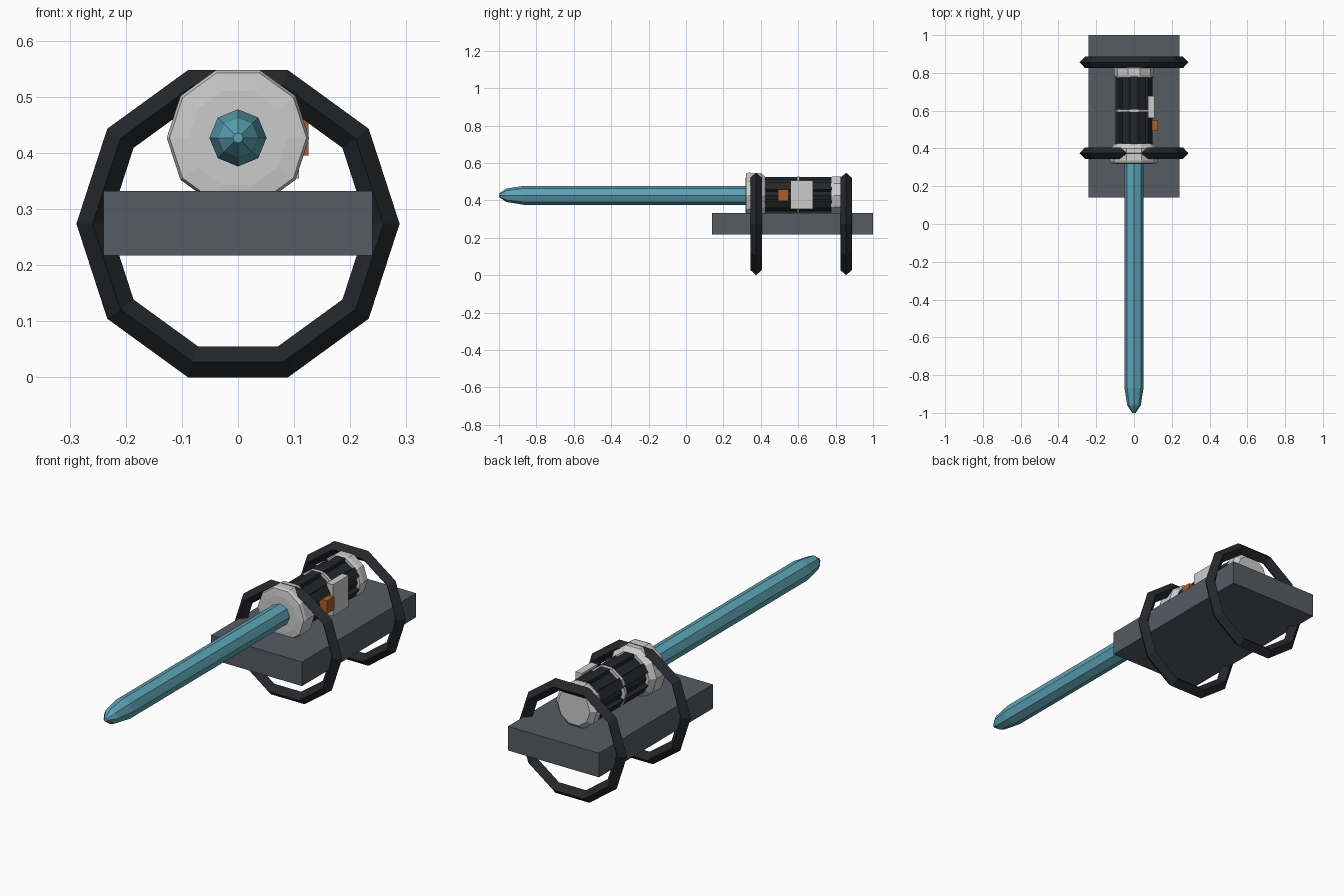
import bpy, bmesh
from math import sin, cos, pi, radians

if "Cube" in bpy.data.objects:
    bpy.data.objects.remove(bpy.data.objects["Cube"])

AXIS_Z = 0.427   # height of the hilt and blade axis
RING_Z = 0.274   # height of the stand ring centres


def material(name, rgb):
    m = bpy.data.materials.new(name)
    m.diffuse_color = (*rgb, 1)
    m.use_nodes = True
    m.node_tree.nodes["Principled BSDF"].inputs["Base Color"].default_value = m.diffuse_color
    return m


STONE = material("slate", (0.09, 0.107, 0.127))
BLACK = material("black", (0.018, 0.020, 0.024))
BLUE = material("blue", (0.11, 0.37, 0.47))
ORANGE = material("orange", (0.42, 0.11, 0.025))


def finish(name, bm, mat):
    bmesh.ops.recalc_face_normals(bm, faces=bm.faces)
    me = bpy.data.meshes.new(name)
    bm.to_mesh(me)
    bm.free()
    if mat:
        me.materials.append(mat)
    ob = bpy.data.objects.new(name, me)
    bpy.context.collection.objects.link(ob)
    return ob


def sweep(name, profile, sides, mat=None, z=AXIS_Z, closed=False):
    """Turn a (y, radius) profile around a y-parallel axis."""
    bm = bmesh.new()
    rings = [[bm.verts.new((r * cos(2 * pi * i / sides), y, z + r * sin(2 * pi * i / sides)))
              for i in range(sides)] for y, r in profile]
    pairs = list(zip(rings, rings[1:] + rings[:1] if closed else rings[1:]))
    for a, b in pairs:
        for i in range(sides):
            j = (i + 1) % sides
            bm.faces.new((a[i], a[j], b[j], b[i]))
    if not closed:
        bm.faces.new(rings[0])
        bm.faces.new(rings[-1])
    return finish(name, bm, mat)


def box(name, x, y, z, mat=None):
    bm = bmesh.new()
    bmesh.ops.create_cube(bm, size=1)
    for v in bm.verts:
        v.co = [(lo + hi) / 2 + c * (hi - lo) for c, (lo, hi) in zip(v.co, (x, y, z))]
    return finish(name, bm, mat)


# stand: slab held by two diamond-section decagon rings
box("stand_slab", (-0.24, 0.24), (0.14, 1.0), (0.217, 0.332), STONE)
for name, y in (("front_ring", 0.375), ("back_ring", 0.856)):
    sweep(name, [(y, 0.288), (y + 0.031, 0.259), (y, 0.230), (y - 0.031, 0.259)],
          10, BLACK, RING_Z, closed=True)

# blade with tapered tip
sweep("blade", [(-1.0, 0.009), (-0.96, 0.036), (-0.865, 0.051), (0.34, 0.051)], 8, BLUE)

# emitter collar, grip core, middle band and pommel
sweep("emitter", [(0.318, 0.088), (0.322, 0.122), (0.335, 0.127), (0.40, 0.125), (0.425, 0.103)], 10)
sweep("grip_core", [(0.41, 0.088), (0.79, 0.088)], 10, BLACK)
sweep("middle_band", [(0.593, 0.105), (0.607, 0.105)], 10)
sweep("pommel", [(0.775, 0.102), (0.79, 0.107), (0.825, 0.107), (0.846, 0.085)], 10)

# raised ribs along the grip
for i in range(6):
    rib = box(f"grip_rib_{i + 1}", (0.07, 0.099), (0.42, 0.78), (-0.022, 0.022), BLACK)
    rib.location.z = AXIS_Z
    rib.rotation_euler.y = radians(30 + 60 * i)

# control box and button on the right side
box("control_box", (0.075, 0.109), (0.56, 0.678), (0.355, 0.505))
box("button", (0.08, 0.126), (0.493, 0.547), (0.396, 0.458), ORANGE)
